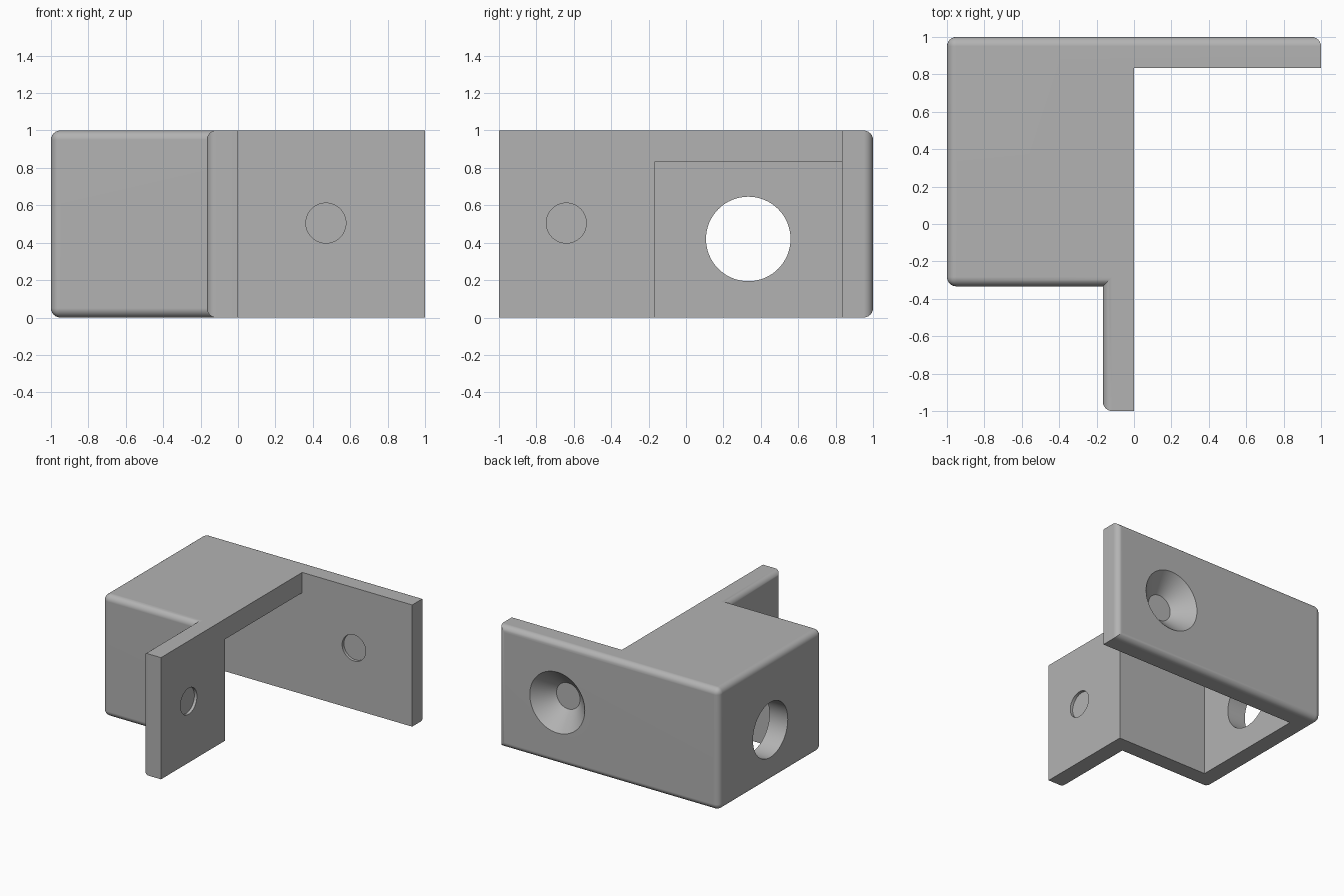
import bpy, bmesh
from math import radians
from mathutils import Vector, Matrix

if "Cube" in bpy.data.objects:
    bpy.data.objects.remove(bpy.data.objects["Cube"], do_unlink=True)

WALL = 1 / 6      # wall thickness
FILLET = 0.05     # outer edge rounding

grey = bpy.data.materials.new("plain grey")
grey.use_nodes = True
COLOUR = (0.45, 0.45, 0.45, 1)
grey.diffuse_color = COLOUR
grey.node_tree.nodes["Principled BSDF"].inputs["Base Color"].default_value = COLOUR


def make_object(name, bm):
    bmesh.ops.recalc_face_normals(bm, faces=bm.faces)
    mesh = bpy.data.meshes.new(name)
    bm.to_mesh(mesh)
    bm.free()
    mesh.materials.append(grey)
    obj = bpy.data.objects.new(name, mesh)
    bpy.context.collection.objects.link(obj)
    return obj


def revolve(name, profile, origin, axis, steps=64):
    """Closed solid of revolution from (distance, radius) pairs along an axis."""
    bm = bmesh.new()
    bmesh.ops.create_circle(bm, segments=steps, radius=profile[0][1], cap_ends=True)
    face = bm.faces[:][0]
    for v in bm.verts:
        v.co.z = profile[0][0]
    for (_, r0), (d1, r1) in zip(profile, profile[1:]):
        ext = bmesh.ops.extrude_face_region(bm, geom=[face])
        bmesh.ops.delete(bm, geom=[face], context='FACES_ONLY') if face.is_valid and r0 != profile[0][1] else None
        face = next(g for g in ext["geom"] if isinstance(g, bmesh.types.BMFace))
        for v in face.verts:
            v.co = (v.co.x * r1 / r0, v.co.y * r1 / r0, d1)
    turn = Vector((0, 0, 1)).rotation_difference(Vector(axis)).to_matrix().to_4x4()
    bmesh.ops.transform(bm, matrix=Matrix.Translation(origin) @ turn, verts=bm.verts)
    return make_object(name, bm)


# Bracket body: housing and both mounting tabs as one extruded plan
plan = [(-1, 1), (-1, -2 * WALL), (-WALL, -2 * WALL), (-WALL, -1),
        (0, -1), (0, 1 - WALL), (1, 1 - WALL), (1, 1)]
bm = bmesh.new()
base = bm.faces.new([bm.verts.new((x, y, 0)) for x, y in plan])
ext = bmesh.ops.extrude_face_region(bm, geom=[base])
bmesh.ops.translate(bm, vec=(0, 0, 1),
                    verts=[g for g in ext["geom"] if isinstance(g, bmesh.types.BMVert)])
bmesh.ops.recalc_face_normals(bm, faces=bm.faces)


# Round the rims of the outward faces and their convex upright corners
def is_rounded(edge):
    a, b = (v.co for v in edge.verts)
    x, y = (a.x + b.x) / 2, (a.y + b.y) / 2
    if abs(a.z - b.z) > 0.5:
        corners = [plan[0], plan[1], plan[3], plan[7]]
        return any(abs(x - cx) + abs(y - cy) < 0.01 for cx, cy in corners)
    rims = [plan[7]] + plan[:4]
    return any(abs(x - (p[0] + q[0]) / 2) + abs(y - (p[1] + q[1]) / 2) < 0.01
               for p, q in zip(rims, rims[1:]))


bmesh.ops.bevel(bm, geom=[e for e in bm.edges if is_rounded(e)], offset=FILLET,
                segments=6, profile=0.5, affect='EDGES')
bracket = make_object("corner_bracket", bm)

# Cavity, open below and towards the left
low = Vector((-1 + WALL, -WALL, -0.2))
high = Vector((0.2, 1 - WALL, 1 - WALL))
bm = bmesh.new()
bmesh.ops.create_cube(bm, size=1)
for v in bm.verts:
    v.co = (low + high) / 2 + v.co * (high - low)
cutters = [make_object("cavity_cutter", bm)]

# Countersunk screw holes and the large port
R, SINK = 0.107, 0.25
screw = [(-0.1, R), (WALL - SINK + R, R), (WALL, SINK), (WALL + 0.03, SINK + 0.03)]
cutters += [
    revolve("back_screw_cutter", screw, (0.47, 1 - WALL, 0.505), (0, 1, 0)),
    revolve("front_screw_cutter", screw, (0, -0.64, 0.505), (-1, 0, 0)),
    revolve("port_cutter", [(-0.1, 0.226), (0.3, 0.226)], (-1 + WALL, 0.333, 0.42), (-1, 0, 0)),
]
for cutter in cutters:
    mod = bracket.modifiers.new(cutter.name, 'BOOLEAN')
    mod.operation, mod.solver, mod.object = 'DIFFERENCE', 'EXACT', cutter

# Bake the cuts, then drop the cutters
bpy.context.view_layer.update()
cut = bpy.data.meshes.new_from_object(
    bracket.evaluated_get(bpy.context.evaluated_depsgraph_get()))
bracket.modifiers.clear()
bracket.data = cut
for cutter in cutters:
    bpy.data.objects.remove(cutter, do_unlink=True)

# Smooth fillets and holes, crisp corners, flat large faces
bpy.ops.object.select_all(action='DESELECT')
bracket.select_set(True)
bpy.context.view_layer.objects.active = bracket
bpy.ops.object.shade_smooth_by_angle(angle=radians(30))
weighted = bracket.modifiers.new("flat_faces", 'WEIGHTED_NORMAL')
weighted.keep_sharp = True
